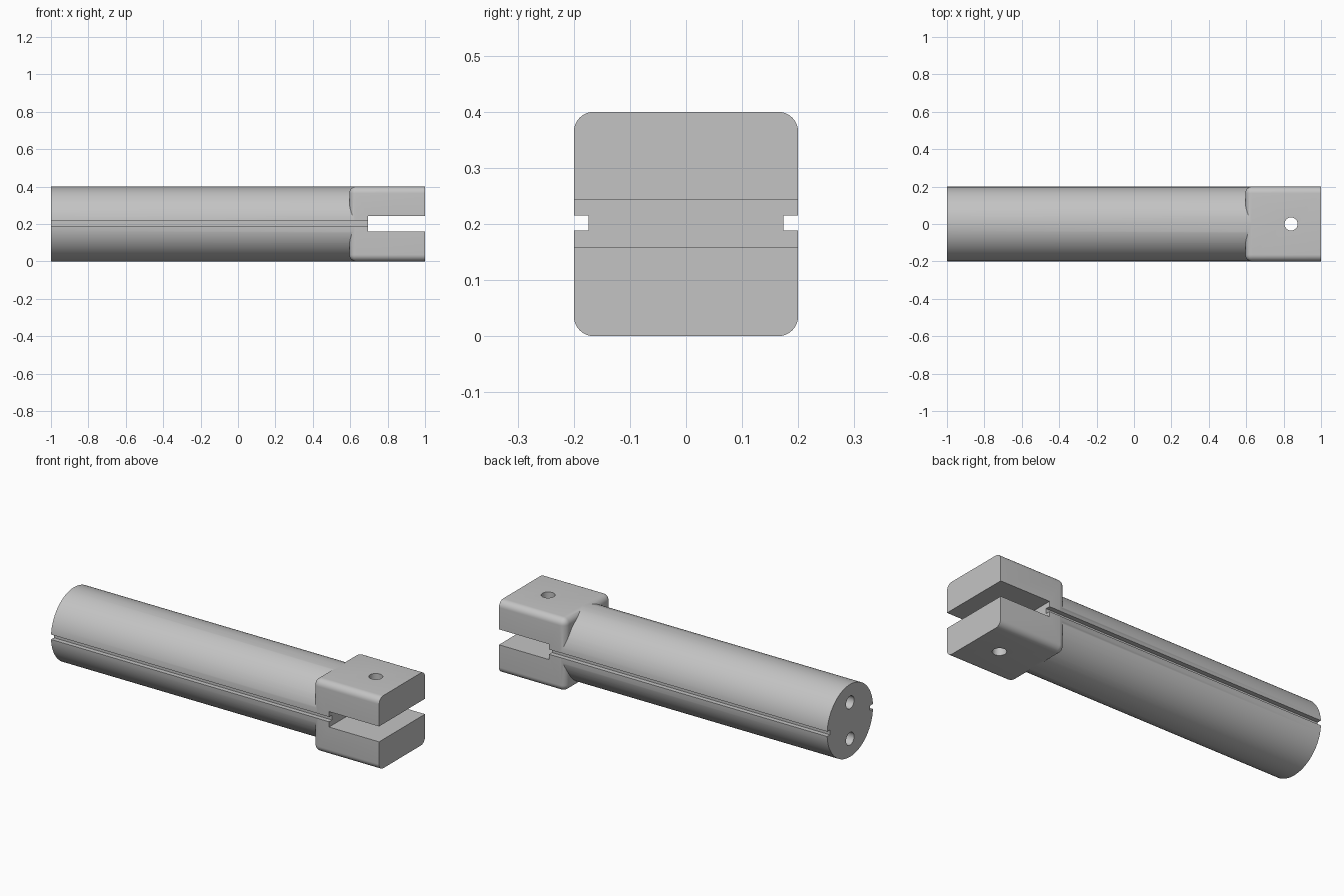
import bpy, bmesh, math
from mathutils import Matrix, Vector

cube = bpy.data.objects.get("Cube")
if cube:
    bpy.data.objects.remove(cube, do_unlink=True)

grey = bpy.data.materials.new("plain grey")
grey.use_nodes = True
colour = (0.55, 0.55, 0.55, 1)
grey.diffuse_color = colour
grey.node_tree.nodes["Principled BSDF"].inputs["Base Color"].default_value = colour

MID = 0.2      # height of the long axis
R = 0.2        # shaft radius and half width of the head
ROUND = 0.036  # edge rounding of the head


def finish(bm, name):
    mesh = bpy.data.meshes.new(name)
    bm.to_mesh(mesh)
    bm.free()
    mesh.materials.append(grey)
    obj = bpy.data.objects.new(name, mesh)
    bpy.context.collection.objects.link(obj)
    return obj


def box(name, low, high, rounded=False):
    low, high = Vector(low), Vector(high)
    bm = bmesh.new()
    bmesh.ops.create_cube(bm, size=1)
    bmesh.ops.scale(bm, vec=high - low, verts=bm.verts)
    bmesh.ops.translate(bm, vec=(low + high) / 2, verts=bm.verts)
    if rounded:
        # Round every edge except those around the open +x end
        edges = [e for e in bm.edges
                 if min(v.co.x for v in e.verts) < high.x - 0.01]
        bmesh.ops.bevel(bm, geom=edges, offset=ROUND, segments=8,
                        profile=0.5, affect='EDGES')
    return finish(bm, name)


def cylinder(name, radius, start, end, segments):
    start, end = Vector(start), Vector(end)
    axis = end - start
    turn = axis.to_track_quat('Z', 'Y').to_matrix().to_4x4()
    bm = bmesh.new()
    bmesh.ops.create_cone(bm, cap_ends=True, segments=segments,
                          radius1=radius, radius2=radius, depth=axis.length,
                          matrix=Matrix.Translation((start + end) / 2) @ turn)
    return finish(bm, name)


def combine(target, tool, operation):
    mod = target.modifiers.new(operation.lower(), 'BOOLEAN')
    mod.operation = operation
    mod.solver = 'EXACT'
    mod.object = tool
    bpy.context.view_layer.objects.active = target
    bpy.ops.object.modifier_apply(modifier=mod.name)
    bpy.data.objects.remove(tool, do_unlink=True)


# Round shaft joined to the square forked head
holder = cylinder("slotted_shaft_with_fork", R - 0.0004, (-1, 0, MID), (0.68, 0, MID), 128)
head = box("fork_head", (0.595, -R, 0), (1, R, 2 * R), rounded=True)
combine(holder, head, 'UNION')

# Fork slot and the cross pin hole through both prongs
combine(holder, box("fork_slot", (0.695, -1, 0.159), (1.1, 1, 0.244)), 'DIFFERENCE')
combine(holder, cylinder("pin_hole", 0.035, (0.84, 0, -0.1), (0.84, 0, 0.5), 48), 'DIFFERENCE')

# Long side grooves and the two blind holes in the shaft end
for side in (-1, 1):
    ys = sorted((side * 0.174, side * 0.3))
    combine(holder, box("side_groove", (-1.1, ys[0], 0.188), (0.75, ys[1], 0.215)), 'DIFFERENCE')
    z = MID + side * 0.1
    combine(holder, cylinder("end_hole", 0.035, (-1.1, 0, z), (-0.6, 0, z), 48), 'DIFFERENCE')

# Smooth curved faces, keep cut edges sharp
bpy.ops.object.select_all(action='DESELECT')
holder.select_set(True)
bpy.context.view_layer.objects.active = holder
bpy.ops.object.shade_smooth_by_angle(angle=math.radians(30))
